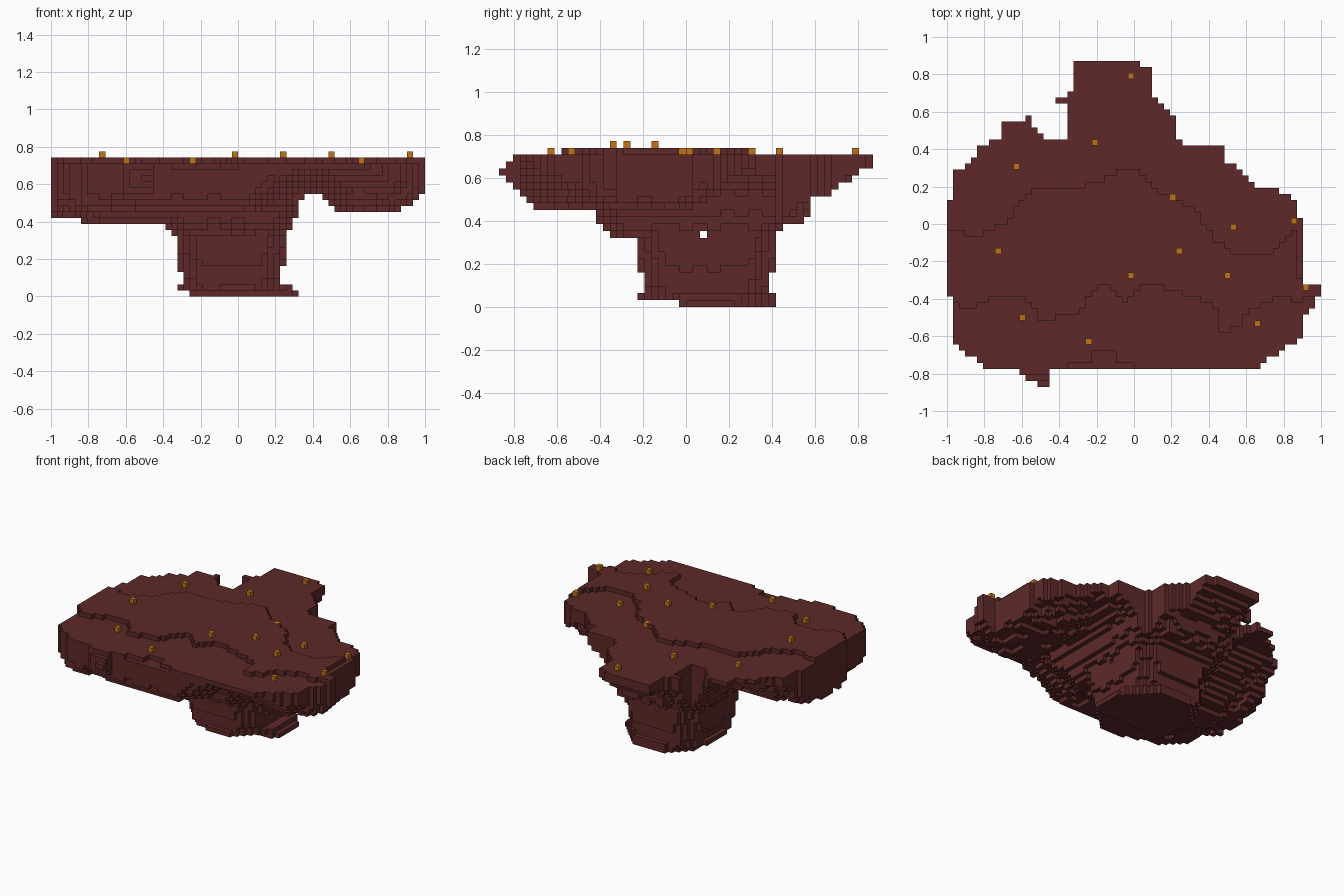
import bpy
import bmesh
import math
import random
from mathutils import Vector

random.seed(4)
V = 1 / 31            # edge of one block
NX, NY = 62, 54       # blocks across and deep

cube = bpy.data.objects.get("Cube")
if cube:
    bpy.data.objects.remove(cube, do_unlink=True)


def make_material(name, rgb):
    mat = bpy.data.materials.new(name)
    mat.use_nodes = True
    mat.diffuse_color = (*rgb, 1)
    mat.node_tree.nodes["Principled BSDF"].inputs["Base Color"].default_value = (*rgb, 1)
    return mat


earth = make_material("dark red earth", (0.112, 0.022, 0.022))
amber = make_material("amber", (0.53, 0.175, 0.01))

# Island outline in hundredths, clockwise from the back spur
OUTLINE = [(-32, 87), (3, 87), (3, 84), (10, 84), (10, 69), (16, 62), (22, 57), (22, 46),
           (26, 42), (48, 42), (48, 33), (55, 30), (65, 20), (80, 17), (87, 13), (87, 4),
           (90, 4), (90, -32), (100, -32), (100, -38), (90, -52), (90, -60), (77, -70),
           (64, -77), (-42, -77), (-45, -80), (-45, -87), (-52, -87), (-52, -83), (-58, -83),
           (-62, -77), (-81, -77), (-88, -70), (-97, -64), (-97, -38), (-100, -38),
           (-100, 13), (-97, 13), (-97, 29), (-91, 29), (-81, 42), (-71, 47), (-71, 55),
           (-58, 55), (-55, 58), (-55, 52), (-48, 46), (-36, 46), (-36, 65), (-42, 65),
           (-42, 68), (-36, 68), (-36, 72), (-32, 72)]

# Edges of the raised terrace that crosses the top
BACK_EDGE = [(-100, -3), (-82, -6), (-70, 0), (-55, 18), (-27, 20), (-3, 30), (10, 23),
             (13, 17), (30, 10), (45, -10), (52, -15), (72, -15), (84, -6), (86, -3),
             (88, -28), (100, -32)]
FRONT_EDGE = [(-100, -38), (-94, -44), (-84, -44), (-72, -38), (-58, -38), (-50, -51),
              (-30, -48), (-16, -29), (-5, -42), (4, -32), (22, -35), (44, -44), (45, -58),
              (58, -54), (59, -48), (80, -38), (84, -42), (100, -38)]


def inside(x, y, poly):
    hit = False
    for (ax, ay), (bx, by) in zip(poly, poly[1:] + poly[:1]):
        if (ay > y) != (by > y) and x < ax + (y - ay) * (bx - ax) / (by - ay):
            hit = not hit
    return hit


def line_at(x, points):
    for (ax, ay), (bx, by) in zip(points, points[1:]):
        if x <= bx:
            return ay + (x - ax) * (by - ay) / (bx - ax)
    return points[-1][1]


# Hanging masses: x range, y range, lowest height, outward slopes along x and y
LOBES = [((-29, 22), (-19, 38), 0.03, (6, 6)),         # stem
         ((-35, 26), (-32, 40), 0.31, (2.5, 1.1)),     # flare above the stem
         ((-30, 30), (-30, 66), 0.52, (0.5, 0.7)),     # broad shallow underside
         ((-81, -20), (-35, 2), 0.39, (0.9, 0.9)),     # deep side
         ((-100, -81), (-38, 4), 0.42, (0.9, 0.9)),    # outer deep side
         ((-90, 12), (-68, -35), 0.45, (0.8, 0.9)),    # front slab
         ((-30, 22), (0, 55), 0.39, (2, 2.5)),         # back shoulder
         ((54, 86), (-46, 2), 0.45, (0.8, 0.8))]       # side bulge


def underside(x, y):
    if y < -77:
        return 0.55 + (-80 - y) * 0.01
    low = 0.645 if y > 67 else 0.67
    for (x0, x1), (y0, y1), z, (sx, sy) in LOBES:
        dx, dy = max(x0 - x, 0, x - x1), max(y0 - y, 0, y - y1)
        corner = abs(x - (x0 + x1) / 2) + abs(y - (y0 + y1) / 2) - (x1 - x0 + y1 - y0) / 2 + 10
        low = min(low, z + max(math.hypot(sx * dx, sy * dy), sy * corner * 0.7) / 100)
    return low


def top_layer(x, y):
    if y < -77:
        return 22 if y > -81 else 21 if y > -84 else 20
    if -37 < x < 0 and y < -74 or -22 < x < -10 and y < -68:
        return 21
    return 23 if line_at(x, FRONT_EDGE) < y < line_at(x, BACK_EDGE) else 22


def centre(i, j):
    return (-1 + (i + 0.5) * V) * 100, ((j + 0.5 - NY / 2) * V) * 100


# Fill the island with blocks, roughening the underside in small patches
rough = {}
blocks, tops = set(), {}
for i in range(NX):
    for j in range(NY):
        x, y = centre(i, j)
        if not inside(x, y, OUTLINE):
            continue
        tops[i, j] = top_layer(x, y)
        patch = rough.setdefault((i // 2, j // 2), random.choice((0, 0, 0, 1)))
        low = underside(x, y)
        bottom = round(low / V) + (patch if 0.05 < low < 0.6 else 0)
        for k in range(max(bottom, 1), tops[i, j]):
            blocks.add((i, j, k))

# Stem foot and the small tunnel through the stem
for i in range(NX):
    for j in range(NY):
        x, y = centre(i, j)
        if -26 < x < 32 and -3 < y < 42 and x - y < 31 and x + y < 52 and y - x < 52:
            blocks.add((i, j, 0))
        if -32 < x < 28 and -22 < y < 42 and abs(x) + abs(y - 10) < 42:
            blocks.add((i, j, 1))
        if 6 < y < 10:
            blocks.discard((i, j, 10))

SIDES = [Vector(d) for d in ((1, 0, 0), (-1, 0, 0), (0, 1, 0), (0, -1, 0), (0, 0, 1), (0, 0, -1))]


def block_mesh(name, cells, mat):
    """Mesh made of the outward faces of a set of blocks."""
    bm = bmesh.new()
    verts = {}

    def vert(p):
        key = tuple(round(c) for c in p)
        if key not in verts:
            verts[key] = bm.verts.new(((key[0] - NX / 2) * V, (key[1] - NY / 2) * V, key[2] * V))
        return verts[key]

    for cell in sorted(cells):
        mid = Vector(cell) + Vector((0.5, 0.5, 0.5))
        for n in SIDES:
            if tuple(int(c + d) for c, d in zip(cell, n)) in cells:
                continue
            u = Vector((n.y, n.z, n.x))
            w = n.cross(u)
            bm.faces.new([vert(mid + (n + a * u + b * w) / 2)
                          for a, b in ((-1, -1), (1, -1), (1, 1), (-1, 1))])
    mesh = bpy.data.meshes.new(name)
    bm.to_mesh(mesh)
    bm.free()
    mesh.materials.append(mat)
    obj = bpy.data.objects.new(name, mesh)
    bpy.context.collection.objects.link(obj)
    return obj


block_mesh("floating_island", blocks, earth)

# Small amber blocks scattered on the top
MARKERS = [(-2, 79), (-21, 44), (-63, 31), (20, 14), (85, 2), (53, -1), (-73, -14), (24, -14),
           (-2, -27), (50, -27), (92, -34), (-60, -49), (65, -53), (-25, -63)]
for x, y in MARKERS:
    i = math.floor((x / 100 + 1) / V)
    j = math.floor(y / 100 / V + NY / 2)
    block_mesh("amber_block", {(i, j, tops.get((i, j), 22))}, amber)
